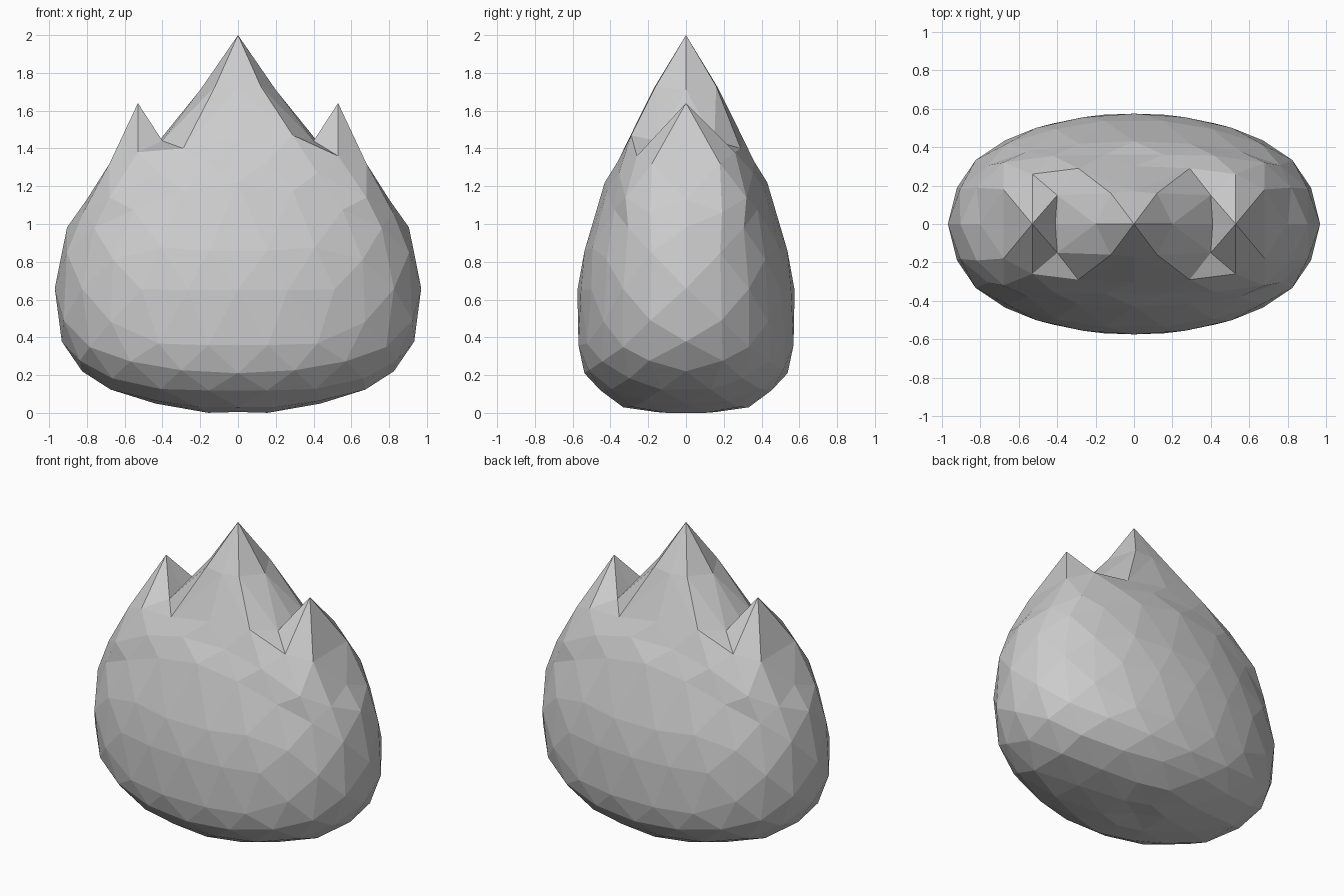
import bpy, bmesh
from math import copysign
from mathutils import Vector

if "Cube" in bpy.data.objects:
    bpy.data.objects.remove(bpy.data.objects["Cube"])

PHI = (1 + 5 ** 0.5) / 2

# Level on the unit sphere: height at the sides, height front/back, x fit, y fit
PROFILE = [
    (-1.0, 0.02, 0.02, 0.6, 1.0),
    (-0.95, 0.0, 0.0, 0.62, 1.02),
    (-0.85, 0.05, 0.03, 0.86, 1.1),
    (-0.7, 0.12, 0.12, 0.99, 1.13),
    (-0.526, 0.22, 0.21, 1.0, 1.1),
    (-0.27, 0.38, 0.35, 1.0, 1.04),
    (0.0, 0.66, 0.65, 1.0, 1.0),
    (0.27, 0.98, 0.86, 0.97, 0.98),
    (0.526, 1.13, 1.22, 0.97, 0.88),
    (0.7, 1.31, 1.33, 1.0, 0.9),
    (0.85, 1.5, 1.45, 1.0, 1.0),
    (1.0, 2.0, 2.0, 1.0, 1.0),
]


def sample(z):
    for a, b in zip(PROFILE, PROFILE[1:]):
        if z <= b[0]:
            t = max(0, (z - a[0]) / (b[0] - a[0]))
            return [p + (q - p) * t for p, q in zip(a[1:], b[1:])]
    return PROFILE[-1][1:]


def shape(d):
    side, front, fx, fy = sample(d.z)
    r = max(d.xy.length, 1e-4)
    y = copysign(r * abs(d.y / r) ** 0.85, d.y)  # fuller than an ellipse
    return Vector((d.x * 0.97 * fx, y * 0.575 * fy,
                   front + (side - front) * (d.x / r) ** 2))


# Faceted ball with an edge midpoint at the top, symmetric in all three axes
bm = bmesh.new()
for a in (-1, 1):
    for b in (-PHI, PHI):
        for p in ((0, a, b), (b, 0, a), (a, b, 0)):
            bm.verts.new(p)
bmesh.ops.convex_hull(bm, input=bm.verts[:])
for _ in range(2):
    bmesh.ops.subdivide_edges(bm, edges=bm.edges[:], cuts=1, use_grid_fill=True)
    for v in bm.verts:
        v.co.normalize()
directions = {v: v.co.copy() for v in bm.verts}


def nearest(d):
    d = Vector(d)
    return min(directions, key=lambda v: (directions[v] - d).length)


for v, d in directions.items():
    v.co = shape(d)

# Rim and slopes under the crown, one quarter: direction on the ball,
# final place, and height added on one diagonal and taken off the other
RIM = {
    "back": ((0, 0.276, 0.96), (0, 0.17, 1.72), 0),
    "shoulder": ((0.26, 0.43, 0.86), (0.29, 0.29, 1.435), -0.035),
    "notch": ((0.5, 0.31, 0.81), (0.53, 0.26, 1.37), 0.01),
    "flank": ((0.69, 0.16, 0.7), (0.68, 0.18, 1.32), 0),
    "shoulder_slope": ((0.425, 0.588, 0.69), (0.42, 0.355, 1.27), 0),
    "notch_slope": ((0.69, 0.425, 0.588), (0.68, 0.32, 1.14), 0),
    "flank_slope": ((0.86, 0.26, 0.43), (0.82, 0.19, 1.06), 0),
}
# Points of the three peaks and the valleys between them, one quarter
CROWN = {
    "apex": (0, 0, 2), "crease": (0.12, 0.16, 1.73), "ridge": (0.2, 0, 1.71),
    "valley": (0.4, 0.15, 1.44), "saddle": (0.41, 0, 1.45), "peak": (0.53, 0, 1.64),
}
FACES = [
    "apex back crease", "back shoulder crease", "apex crease ridge",
    "crease valley ridge", "crease shoulder valley", "ridge valley saddle",
    "saddle valley peak", "valley notch peak", "valley shoulder notch",
    "peak notch flank",
]
SIGNS = [(sx, sy) for sx in (-1, 1) for sy in (-1, 1)]


def flip(p, sx, sy):
    return Vector((p[0] * sx, p[1] * sy, p[2]))


# Open the top of the ball
rim = {(n, s): nearest(flip(r[0], *s)) for n, r in RIM.items() for s in SIGNS}
inner = {nearest(d) for d in ((0, 0, 1), (0.526, 0, 0.85), (-0.526, 0, 0.85))}
inner |= {nearest((0.26 * sx, 0.16 * sy, 0.95)) for sx, sy in SIGNS}
for (name, s), v in rim.items():
    place, lean = RIM[name][1:]
    v.co = flip(place, *s)
    v.co.z += lean * s[0] * s[1]
bmesh.ops.delete(bm, geom=list(inner), context='VERTS')

# Build the three peaks in the opening
shared = {}


def corner(name, s):
    if name in RIM:
        return rim[name, s]
    co = flip(CROWN[name], *s)
    key = tuple(round(c, 3) for c in co)
    if key not in shared:
        shared[key] = bm.verts.new(co)
    return shared[key]


for s in SIGNS:
    for names in FACES:
        bm.faces.new([corner(n, s) for n in names.split()])
for sx in (-1, 1):
    bm.faces.new([corner("peak", (sx, 1)), rim["flank", (sx, 1)], rim["flank", (sx, -1)]])
bmesh.ops.recalc_face_normals(bm, faces=bm.faces[:])

mesh = bpy.data.meshes.new("three_peaked_body")
bm.to_mesh(mesh)
bm.free()
body = bpy.data.objects.new("three_peaked_body", mesh)
bpy.context.collection.objects.link(body)

# Plain grey
grey = bpy.data.materials.new("light_grey")
grey.use_nodes = True
colour = (0.6, 0.6, 0.6, 1)
grey.diffuse_color = colour
grey.node_tree.nodes["Principled BSDF"].inputs["Base Color"].default_value = colour
mesh.materials.append(grey)
